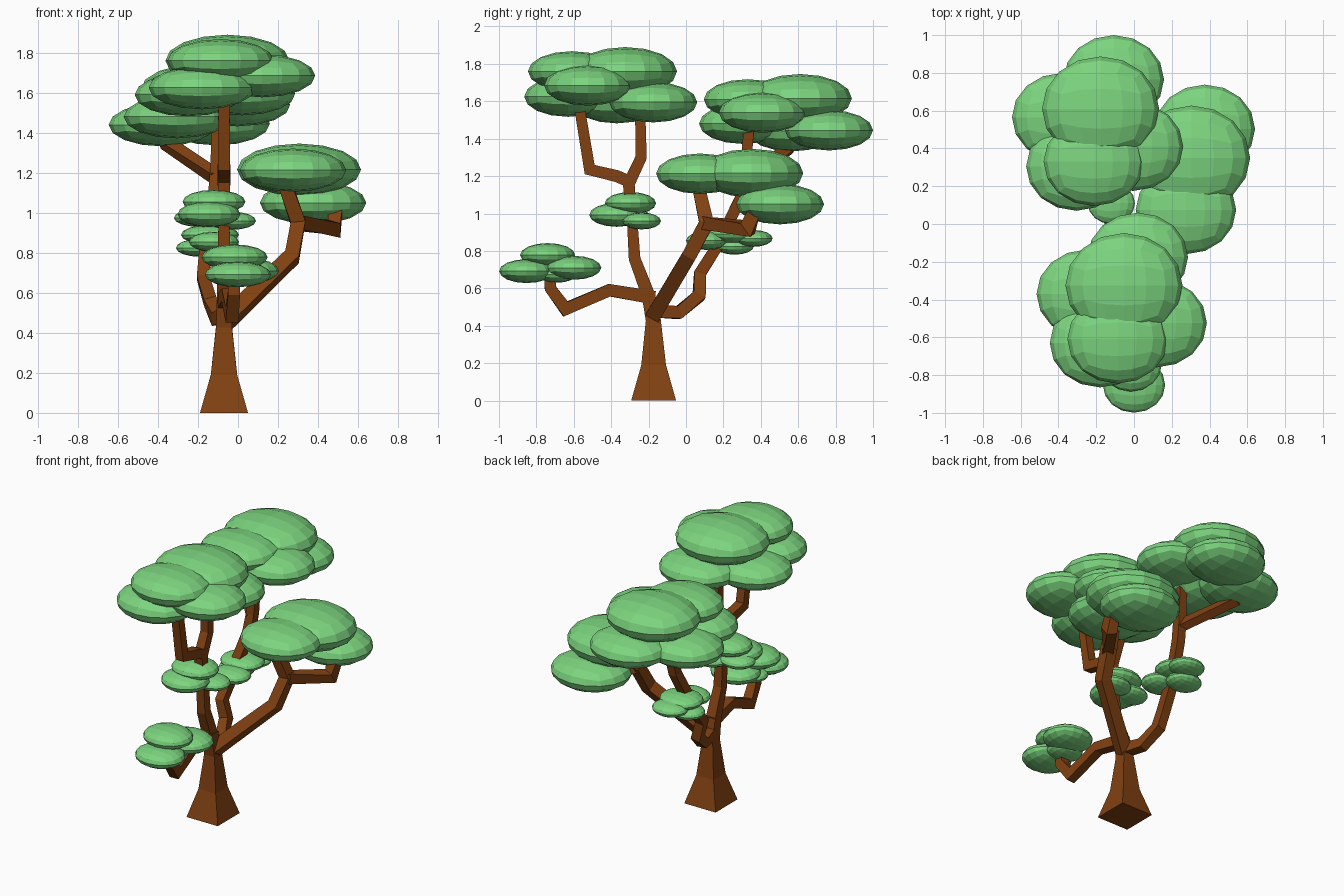
import bpy, bmesh, math
from mathutils import Vector

if "Cube" in bpy.data.objects:
    bpy.data.objects.remove(bpy.data.objects["Cube"])


def material(name, col):
    m = bpy.data.materials.new(name)
    m.diffuse_color = (*col, 1)
    m.use_nodes = True
    m.node_tree.nodes["Principled BSDF"].inputs["Base Color"].default_value = m.diffuse_color
    return m


BARK = material("bark", (0.22, 0.053, 0.006))
LEAF = material("leaf", (0.20, 0.66, 0.21))


def finish(bm, name, mat):
    bmesh.ops.recalc_face_normals(bm, faces=bm.faces)
    me = bpy.data.meshes.new(name)
    bm.to_mesh(me)
    bm.free()
    me.materials.append(mat)
    ob = bpy.data.objects.new(name, me)
    bpy.context.collection.objects.link(ob)
    return ob


def limb(name, pts):
    """Square tube along points (x, y, z, half_width)."""
    bm = bmesh.new()
    P = [Vector(p[:3]) for p in pts]
    rings = []
    for i, p in enumerate(P):
        d_in = (p - P[i - 1]).normalized() if i else (P[1] - p).normalized()
        d_out = (P[i + 1] - p).normalized() if i < len(P) - 1 else d_in
        t = (d_in + d_out).normalized()
        u = Vector((1, 0, 0))
        u = (u - t * u.dot(t)).normalized()
        v = t.cross(u)
        r = pts[i][3]
        k = min(1 / max(t.dot(d_in), 0.5), 1.3)   # widen mitred corners
        rings.append([bm.verts.new(p + u * a * r + v * b * r * k)
                      for a, b in ((1, 1), (-1, 1), (-1, -1), (1, -1))])
    for A, B in zip(rings, rings[1:]):
        for j in range(4):
            n = (j + 1) % 4
            bm.faces.new((A[j], A[n], B[n], B[j]))
    bm.faces.new(rings[0])
    bm.faces.new(rings[-1])
    finish(bm, name, BARK)


def foliage(name, blobs):
    """Cluster of flattened cube-spheres: (x, y, z, rx, ry, rz)."""
    for i, (x, y, z, rx, ry, rz) in enumerate(blobs):
        bm = bmesh.new()
        bmesh.ops.create_cube(bm, size=2)
        bmesh.ops.subdivide_edges(bm, edges=bm.edges[:], cuts=3, use_grid_fill=True)
        for v in bm.verts:
            d = Vector([math.tan(c * math.pi / 4) for c in v.co]).normalized()
            v.co = (x + d.x * rx, y + d.y * ry, z + d.z * rz)
        finish(bm, f"{name}_{i + 1}", LEAF)


# Trunk and main stem
limb("trunk", [(-.07, -.173, 0, .12), (-.07, -.173, .19, .066), (-.07, -.175, .43, .04),
               (-.07, -.2, .56, .036), (-.07, -.275, .76, .031), (-.07, -.287, .95, .028),
               (-.07, -.31, 1.2, .032)])
limb("front_fork", [(-.07, -.30, 1.17, .032), (-.07, -.37, 1.20, .032),
                    (-.07, -.515, 1.235, .03), (-.07, -.575, 1.6, .028)])
limb("rear_fork", [(-.07, -.31, 1.15, .032), (-.07, -.24, 1.30, .03), (-.07, -.245, 1.56, .027)])

# Low front branch
limb("low_branch", [(-.07, -.17, .55, .036), (-.05, -.41, .59, .032), (-.03, -.645, .49, .032),
                    (-.02, -.725, .6, .03), (-.02, -.73, .68, .03)])

# Right side branch
limb("side_branch", [(-.06, -.17, .46, .04), (.27, .02, .78, .037), (.30, .11, .95, .037),
                     (.24, .07, 1.13, .034)])
limb("side_twig", [(.29, .09, .95, .035), (.48, .33, .92, .035), (.485, .36, 1.0, .035)])

# Back branch with its fork
limb("back_branch", [(-.07, -.17, .48, .036), (-.10, -.04, .47, .032), (-.14, .07, .56, .032),
                     (-.175, .075, .68, .031), (-.16, .17, .83, .031), (-.12, .29, 1.08, .03),
                     (-.11, .315, 1.2, .03), (-.10, .34, 1.5, .027)])
limb("back_fork", [(-.11, .31, 1.18, .03), (-.36, .55, 1.35, .03), (-.38, .57, 1.42, .028)])

BIG, MID, SMALL, TINY = (.31, .277, .13), (.266, .235, .108), (.165, .147, .064), (.12, .103, .045)

foliage("front_crown", [(-.053, -.325, 1.76, *BIG), (-.087, -.61, 1.76, *MID),
                        (-.18, -.63, 1.625, *MID), (.12, -.524, 1.685, *MID),
                        (-.25, -.37, 1.59, *MID), (.02, -.175, 1.595, *MID)])
foliage("back_crown", [(-.177, .61, 1.616, *BIG), (-.213, .33, 1.61, *MID),
                       (-.005, .41, 1.54, *MID), (-.107, .765, 1.445, *MID),
                       (-.38, .565, 1.44, *MID), (-.305, .305, 1.48, *MID)])
foliage("side_crown", [(.305, .35, 1.216, *BIG), (.275, .075, 1.213, *MID),
                       (.375, .503, 1.05, *MID)])
foliage("low_tuft", [(0, -.852, .692, *SMALL), (-.017, -.74, .778, *SMALL),
                     (.04, -.6, .71, *SMALL), (-.01, -.69, .675, *TINY)])
foliage("stem_tuft", [(-.12, -.297, 1.055, .157, .137, .06), (-.145, -.37, .993, .157, .147, .064),
                      (-.03, -.237, .96, *TINY), (-.2, -.28, .975, *TINY)])
foliage("back_tuft", [(-.14, .25, .89, .145, .13, .05), (-.12, .11, .855, .125, .11, .05),
                      (-.13, .36, .867, *TINY), (-.19, .26, .825, *TINY)])
